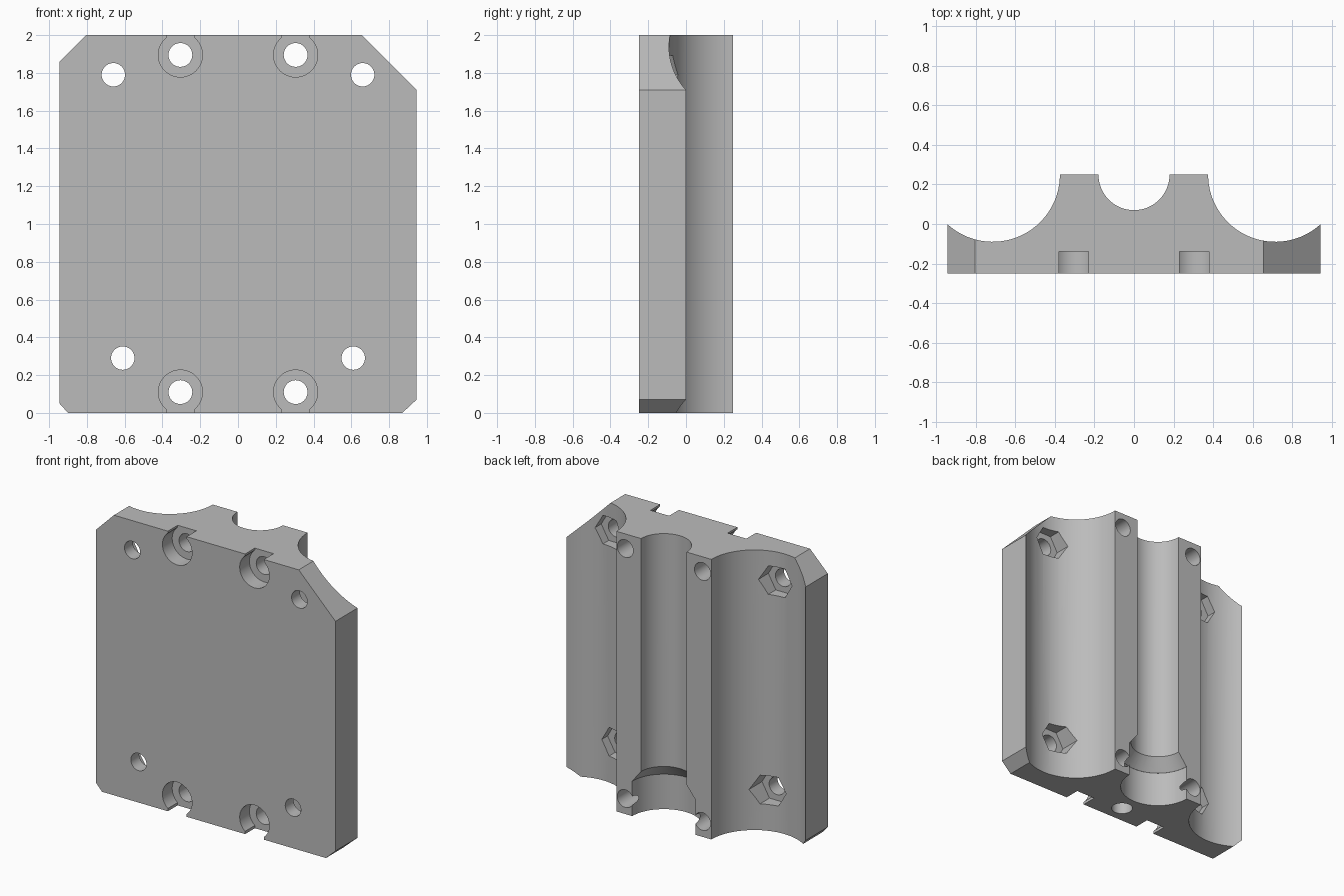
import bpy, bmesh, math
from mathutils import Matrix, Vector

if "Cube" in bpy.data.objects:
    bpy.data.objects.remove(bpy.data.objects["Cube"], do_unlink=True)

grey = bpy.data.materials.new("plain grey")
grey.use_nodes = True
colour = (0.5, 0.5, 0.5, 1)
grey.diffuse_color = colour
grey.node_tree.nodes["Principled BSDF"].inputs["Base Color"].default_value = colour

FRONT, BACK, HEIGHT, HALF = -0.25, 0.25, 2.0, 0.945


def make(name, bm):
    bmesh.ops.recalc_face_normals(bm, faces=bm.faces)
    mesh = bpy.data.meshes.new(name)
    bm.to_mesh(mesh)
    bm.free()
    mesh.materials.append(grey)
    ob = bpy.data.objects.new(name, mesh)
    bpy.context.collection.objects.link(ob)
    return ob


def prism(name, points, direction):
    """Extrude a closed outline of 3D points along a direction."""
    bm = bmesh.new()
    face = bm.faces.new([bm.verts.new(p) for p in points])
    made = bmesh.ops.extrude_face_region(bm, geom=[face])["geom"]
    bmesh.ops.translate(bm, vec=direction,
                        verts=[v for v in made if isinstance(v, bmesh.types.BMVert)])
    return make(name, bm)


def arc(cx, cy, r, a0, a1, n):
    return [(cx + r * math.cos(math.radians(a0 + (a1 - a0) * i / n)),
             cy + r * math.sin(math.radians(a0 + (a1 - a0) * i / n))) for i in range(n + 1)]


def cut(body, cutter, operation="DIFFERENCE"):
    mod = body.modifiers.new(cutter.name, "BOOLEAN")
    mod.operation, mod.solver, mod.object = operation, "EXACT", cutter
    bpy.context.view_layer.objects.active = body
    bpy.ops.object.modifier_apply(modifier=mod.name)
    bpy.data.objects.remove(cutter, do_unlink=True)


def bore(name, x, z, r, y0, y1, sides=40):
    """Cylinder along y, with a vertex pointing sideways."""
    ring = arc(x, z, r, 0, 360, sides)[:-1]
    return prism(name, [(px, y0, pz) for px, pz in ring], Vector((0, y1 - y0, 0)))


def upright(name, y, z0, z1, r0, r1):
    """Vertical cylinder or cone at x = 0."""
    bm = bmesh.new()
    bmesh.ops.create_cone(bm, cap_ends=True, segments=64, radius1=r0, radius2=r1,
                          depth=z1 - z0, matrix=Matrix.Translation((0, y, (z0 + z1) / 2)))
    return make(name, bm)


# Block cross-section: flat front, centre groove and two scooped sides
half = math.degrees(math.acos(0.23 / 0.34))
right = arc(0.715, BACK, 0.34, -half, -180, 32)
groove = arc(0, BACK, 0.18, 0, -180, 32)
left = [(-x, y) for x, y in reversed(right)]
section = [(HALF, FRONT)] + right + groove + left + [(-HALF, FRONT)]
block = prism("bearing_block", [(x, y, 0) for x, y in section], Vector((0, 0, HEIGHT)))

# Clipped corners: (side, z of corner, direction into block, run in x, run in z)
for side, z, up, dx, dz in [(1, HEIGHT, -1, 0.29, 0.29), (-1, HEIGHT, -1, 0.14, 0.14),
                            (1, 0, 1, 0.075, 0.07), (-1, 0, 1, 0.045, 0.05)]:
    a = Vector((side * (HALF - dx), -1, z))
    b = Vector((side * HALF, -1, z + up * dz))
    along = b - a
    out = Vector((side, 0, -up))
    tri = [a - along, b + along, b + along + out, a - along + out]
    cut(block, prism("corner_cutter", tri, Vector((0, 2, 0))))

# Wider pocket with a tapered shoulder at the lower end of the groove
cut(block, upright("pocket_cutter", BACK, -0.1, 0.25, 0.25, 0.25))
cut(block, upright("shoulder_cutter", BACK, 0.249, 0.34, 0.25, 0.178))

# Blind hole in the underside
cut(block, upright("underside_hole_cutter", -0.125, -0.1, 0.25, 0.07, 0.07))

for side in (1, -1):
    # Counterbored screw holes, each open to the nearest end
    for z, end in ((0.11, 0), (1.895, HEIGHT)):
        cut(block, bore("screw_cutter", side * 0.305, z, 0.063, -0.5, 0.5))
        cut(block, bore("counterbore_cutter", side * 0.305, z, 0.117, -0.5, -0.14))
        x0, x1 = side * 0.305 - 0.074, side * 0.305 + 0.074
        outer = end + (0.1 if end else -0.1)
        slot = [(x0, -0.5, z), (x1, -0.5, z), (x1, -0.5, outer), (x0, -0.5, outer)]
        cut(block, prism("slot_cutter", slot, Vector((0, 0.36, 0))))
    # Mounting holes with hexagonal nut pockets at the back
    for x, z in ((0.66, 1.79), (0.61, 0.29)):
        cut(block, bore("mount_cutter", side * x, z, 0.062, -0.5, 0.5))
        cut(block, bore("nut_cutter", side * x, z, 0.118, -0.155, 0.5, sides=6))

# Smooth curves, sharp edges
bpy.ops.object.select_all(action="DESELECT")
block.select_set(True)
bpy.context.view_layer.objects.active = block
bpy.ops.object.shade_smooth_by_angle(angle=math.radians(25))
